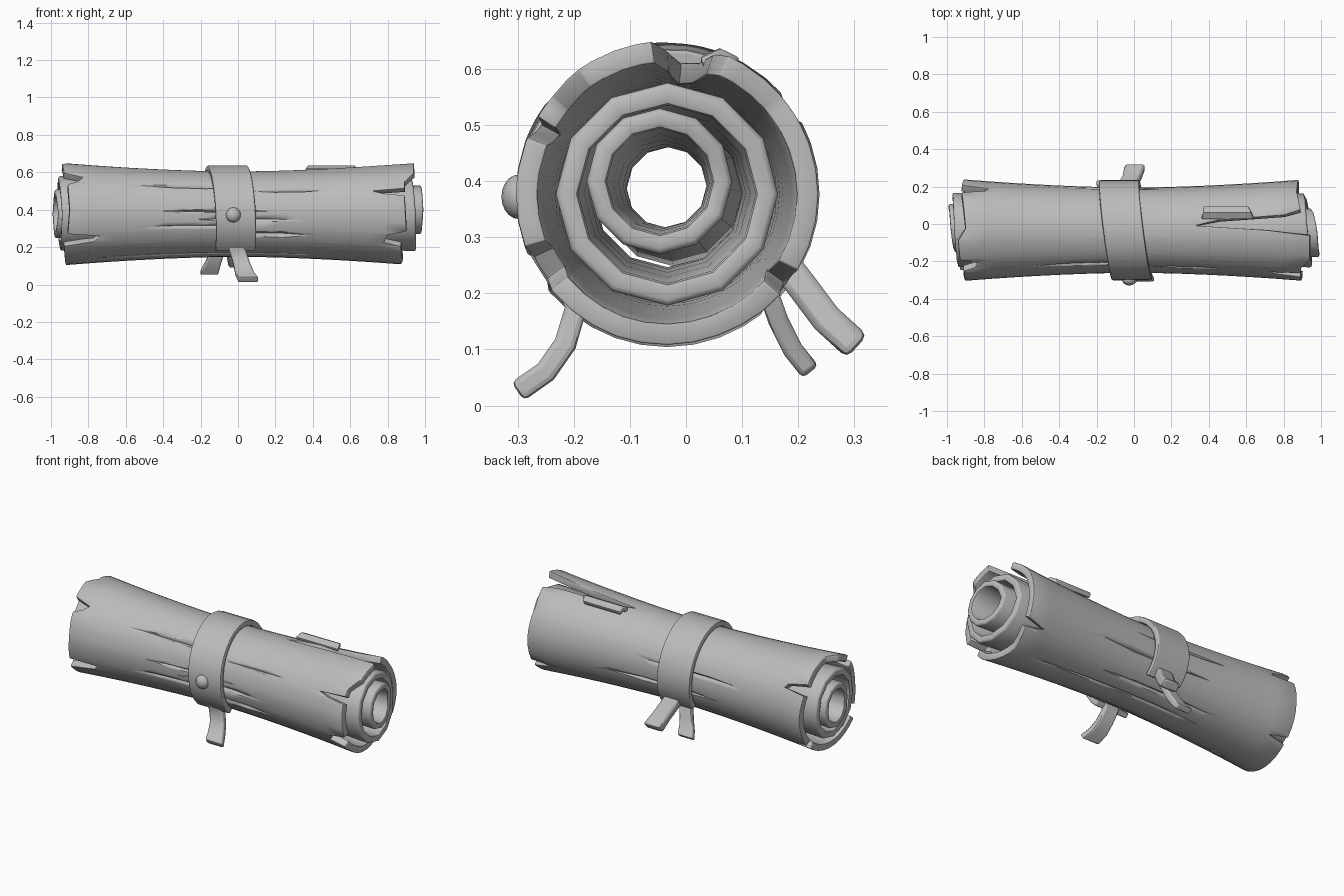
import bpy, bmesh, math
from mathutils import Vector

cube = bpy.data.objects.get("Cube")
if cube:
    bpy.data.objects.remove(cube, do_unlink=True)

mat = bpy.data.materials.new("plain_grey")
mat.use_nodes = True
GREY = (0.5, 0.5, 0.5, 1)
mat.diffuse_color = GREY
mat.node_tree.nodes["Principled BSDF"].inputs["Base Color"].default_value = GREY


def finish(name, bm, smooth=40):
    bmesh.ops.recalc_face_normals(bm, faces=bm.faces)
    mesh = bpy.data.meshes.new(name)
    bm.to_mesh(mesh)
    bm.free()
    obj = bpy.data.objects.new(name, mesh)
    bpy.context.collection.objects.link(obj)
    mesh.materials.append(mat)
    activate(obj)
    bpy.ops.object.shade_smooth_by_angle(angle=math.radians(smooth))
    return obj


def activate(obj):
    bpy.ops.object.select_all(action='DESELECT')
    obj.select_set(True)
    bpy.context.view_layer.objects.active = obj


def apply_all(obj):
    activate(obj)
    for mod in list(obj.modifiers):
        bpy.ops.object.modifier_apply(modifier=mod.name)


def sample(table, deg):
    """Interpolate a closed (angle, x) outline."""
    pts = table + [(table[0][0] + 360, table[0][1])]
    deg = (deg - pts[0][0]) % 360 + pts[0][0]
    for (a, u), (b, v) in zip(pts, pts[1:]):
        if a <= deg <= b:
            return u + (v - u) * (deg - a) / max(b - a, 1e-6)


def flare(x, mid, end):
    return mid + (end - mid) * min(1.1, abs(x) / 0.92) ** 1.7


def roll(name, sides, mid, end, thick, left, right, centre_l, centre_r, rows=14):
    """Flared tube with torn ends, given thickness and rounded rims."""
    angles = {round(i * 360 / sides, 2) for i in range(sides)}
    if sides > 16:
        angles |= {a % 360 for a, _ in left + right}
    bm = bmesh.new()
    cols = []
    for deg in sorted(angles):
        x0, x1 = sample(left, deg), sample(right, deg)
        t = math.radians(deg)
        col = []
        for k in range(rows + 1):
            x = x0 + (x1 - x0) * k / rows
            c = Vector(centre_l).lerp(Vector(centre_r), (x + 1) / 2)
            r = flare(x, mid, end)
            col.append(bm.verts.new((x, c.x + r * math.cos(t), c.y + r * math.sin(t))))
        cols.append(col)
    for a, b in zip(cols, cols[1:] + cols[:1]):
        for k in range(rows):
            bm.faces.new((a[k], b[k], b[k + 1], a[k + 1]))
    obj = finish(name, bm)
    solid = obj.modifiers.new("thickness", 'SOLIDIFY')
    solid.thickness = thick
    solid.offset = -1
    bevel = obj.modifiers.new("rim", 'BEVEL')
    bevel.width = 0.01
    bevel.segments = 2
    bevel.limit_method = 'ANGLE'
    bevel.angle_limit = math.radians(60)
    apply_all(obj)
    bpy.ops.object.shade_smooth_by_angle(angle=math.radians(45))
    return obj


def strip(name, path, thick):
    """Band swept along (x, y, z, width) stations, width running along x."""
    bm = bmesh.new()
    rings = []
    for i, (x, y, z, w) in enumerate(path):
        p, q = path[max(i - 1, 0)], path[min(i + 1, len(path) - 1)]
        n = Vector((0, -(q[2] - p[2]), q[1] - p[1])).normalized() * thick / 2
        rings.append([bm.verts.new((x + s * w / 2, y + e * n.y, z + e * n.z))
                      for s, e in ((-1, -1), (1, -1), (1, 1), (-1, 1))])
    for a, b in zip(rings, rings[1:]):
        for k in range(4):
            m = (k + 1) % 4
            bm.faces.new((a[k], a[m], b[m], b[k]))
    bm.faces.new(rings[0])
    bm.faces.new(rings[-1])
    obj = finish(name, bm)
    bevel = obj.modifiers.new("soft_edge", 'BEVEL')
    bevel.width = thick * 0.25
    bevel.segments = 2
    bevel.limit_method = 'ANGLE'
    bevel.angle_limit = math.radians(50)
    apply_all(obj)
    bpy.ops.object.shade_smooth_by_angle(angle=math.radians(45))
    return obj


CY, CZ = -0.033, 0.376

# Outer sheet with torn, notched ends
outer_left = [(0, -.91), (28, -.92), (32, -.78), (37, -.8), (42, -.92), (88, -.9),
              (102, -.94), (126, -.93), (132, -.83), (139, -.86), (144, -.91),
              (175, -.9), (203, -.91), (207, -.74), (214, -.77), (219, -.93),
              (270, -.92), (308, -.91), (312, -.8), (317, -.91)]
outer_right = [(0, .88), (40, .87), (66, .89), (72, .8), (77, .45), (84, .33),
               (90, .7), (96, .94), (125, .94), (140, .89), (149, .89), (151, .72),
               (155, .78), (158, .89), (200, .9), (205, .8), (215, .78), (220, .87),
               (250, .88), (290, .86), (318, .88), (323, .76), (330, .88)]
outer = roll("outer_sheet", 36, 0.228, 0.272, 0.038, outer_left, outer_right,
             (CY, CZ), (CY, CZ))

# Gouged cracks in the outer sheet: angle, x start, x end, half width, depth
cracks = [(141, -.53, .02, .02, .016), (148, .08, .48, .014, .014),
          (176, -.45, .2, .016, .014), (187, -.25, .36, .026, .016),
          (196, -.52, .1, .018, .014), (208, -.1, .42, .03, .016),
          (245, -.85, .5, .008, .018), (285, -.5, .8, .01, .018),
          (305, -.45, .35, .02, .016), (345, -.4, .45, .022, .015),
          (15, -.5, .2, .018, .015)]
bm = bmesh.new()
for deg, x0, x1, w, d in cracks:
    t = math.radians(deg)
    out = Vector((0, math.cos(t), math.sin(t)))
    side = Vector((0, -math.sin(t), math.cos(t)))

    def at(x, u, v):
        base = Vector((x, CY, CZ)) + out * (flare(x, 0.228, 0.272) + v)
        return bm.verts.new(base + side * u)
    tips = [at(x0, 0, .002), at(x1, 0, .002)]
    waist = [[at(x0 + (x1 - x0) * f, u * s, v) for u, v in
              ((w, .01), (0, -d), (-w, .01))] for f, s in ((.3, .8), (.65, 1))]
    for k in range(3):
        m = (k + 1) % 3
        bm.faces.new((tips[0], waist[0][k], waist[0][m]))
        bm.faces.new((waist[0][k], waist[1][k], waist[1][m], waist[0][m]))
        bm.faces.new((waist[1][k], tips[1], waist[1][m]))
cutter = finish("crack_cutter", bm)
cutter.hide_render = True
cut = outer.modifiers.new("cracks", 'BOOLEAN')
cut.operation = 'DIFFERENCE'
cut.solver = 'EXACT'
cut.use_self = True
cut.object = cutter
apply_all(outer)
bpy.data.objects.remove(cutter, do_unlink=True)

# Middle and inner sheets
roll("middle_sheet", 12, 0.172, 0.198, 0.04,
     [(0, -.97), (90, -.96), (180, -.94), (270, -.95)],
     [(0, .91), (60, .92), (180, .95), (270, .95)], (CY, 0.38), (CY, 0.377), 8)
roll("inner_sheet", 12, 0.108, 0.128, 0.036,
     [(0, -.99), (90, -.98), (180, -.96), (270, -.98)],
     [(0, .95), (90, .98), (180, .99), (270, .98)], (-.022, 0.378), (-.047, 0.4), 8)

# Raised splinter on top
strip("top_splinter", [(.5, .03, .607, .28), (.5, .06, .622, .26), (.49, .09, .606, .24)], .03)


# Strap wrapping over the roll, open underneath
def strap_x(y, z):
    return -0.045 - 0.13 * (y - CY) - 0.05 * (z - CZ)


band = []
for i in range(23):
    t = math.radians(230 - i * 270 / 22)
    y, z = CY + .252 * math.cos(t), CZ + .245 * math.sin(t)
    band.append((strap_x(y, z), y, z, .215))
strip("strap", band, .032)

# Loose strap ends
strip("front_tail", [(-.02, -.215, .23, .1), (0, -.196, .175, .09), (.02, -.215, .11, .09),
                     (.035, -.25, .06, .1), (.055, -.3, .025, .11)], .04)
strip("back_long_tail", [(-.05, .17, .26, .1), (-.035, .205, .215, .1), (-.01, .25, .155, .1),
                         (.005, .305, .105, .11)], .055)
strip("back_short_tail", [(-.1, .14, .22, .08), (-.12, .165, .15, .08), (-.14, .19, .1, .09),
                          (-.155, .222, .06, .1)], .036)

# Round stud on the front of the strap
bm = bmesh.new()
bmesh.ops.create_uvsphere(bm, u_segments=16, v_segments=10, radius=.04)
for v in bm.verts:
    v.co = (v.co.x - .025, v.co.y * .8 - .297, v.co.z + .372)
finish("stud", bm, 60)
